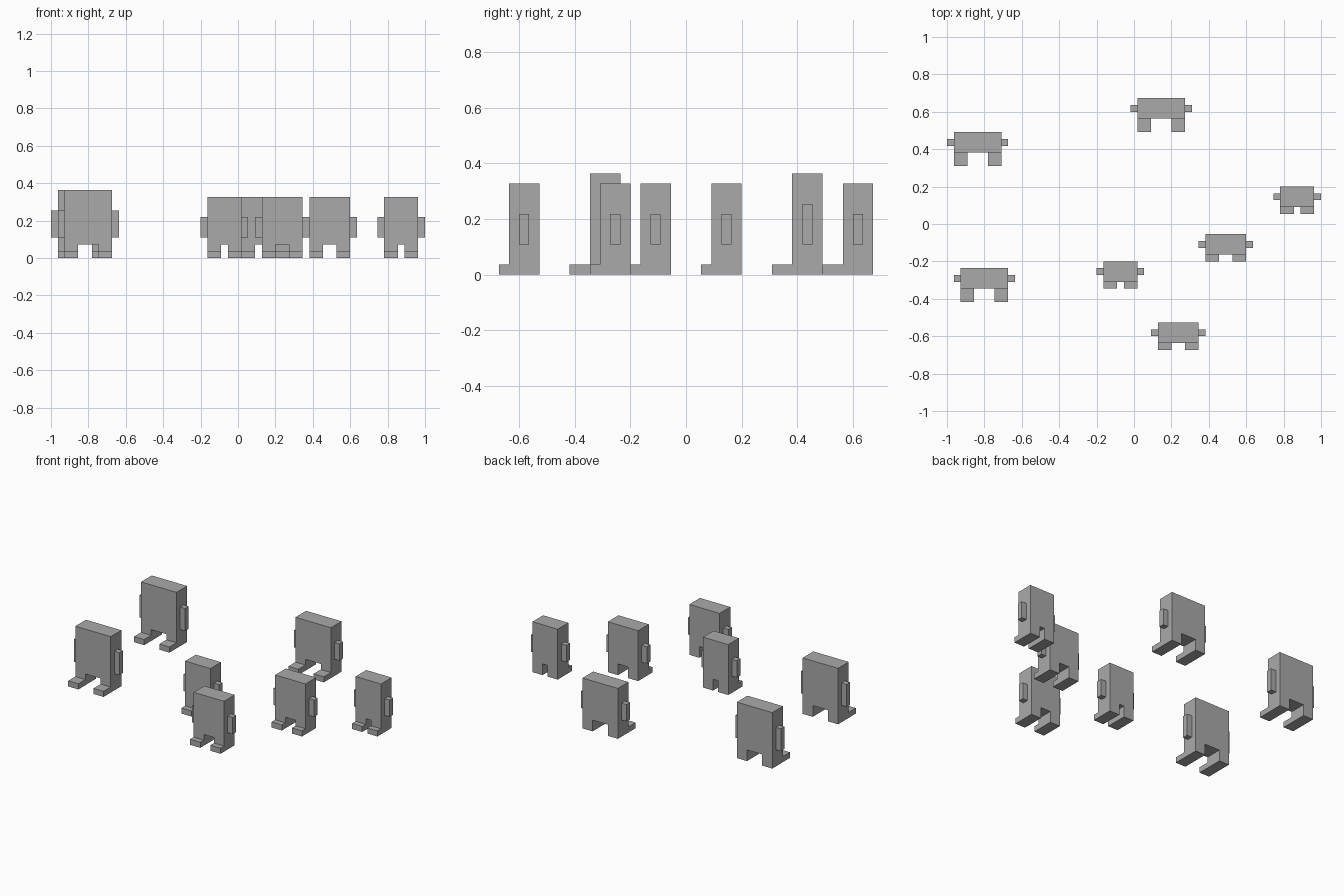
import bpy
import bmesh

cube = bpy.data.objects.get("Cube")
if cube:
    bpy.data.objects.remove(cube, do_unlink=True)

U = 2 / 55          # one block
ORIGIN_X = -1.0
ORIGIN_Y = -18.5 * U

grey = bpy.data.materials.new("plain_grey")
grey.use_nodes = True
GREY = (0.4, 0.4, 0.4, 1)
grey.diffuse_color = GREY
grey.node_tree.nodes["Principled BSDF"].inputs["Base Color"].default_value = GREY


def extrude_profile(name, outline, front, depth):
    """Extrude an x-z outline, given in blocks, towards the back."""
    bm = bmesh.new()
    verts = [bm.verts.new((ORIGIN_X + x * U, ORIGIN_Y + front * U, z * U)) for x, z in outline]
    face = bm.faces.new(verts)
    result = bmesh.ops.extrude_face_region(bm, geom=[face])
    moved = [v for v in result["geom"] if isinstance(v, bmesh.types.BMVert)]
    bmesh.ops.translate(bm, verts=moved, vec=(0, depth * U, 0))
    bmesh.ops.recalc_face_normals(bm, faces=bm.faces)
    mesh = bpy.data.meshes.new(name)
    bm.to_mesh(mesh)
    bm.free()
    mesh.materials.append(grey)
    bpy.context.collection.objects.link(bpy.data.objects.new(name, mesh))


def box(name, x, front, z, width, depth, height):
    outline = [(x, z), (x + width, z), (x + width, z + height), (x, z + height)]
    extrude_profile(name, outline, front, depth)


def figure(label, x, front, width, height, foot_length):
    right, left = x, x + width
    # Torso and legs: a block with a notch between the legs
    outline = [(right, 0), (right + 2, 0), (right + 2, 2), (left - 2, 2),
               (left - 2, 0), (left, 0), (left, height), (right, height)]
    extrude_profile(label + "_body", outline, front, 3)
    # Arms on the sides, feet in front of the legs
    arm_length = height - 6
    for side, arm_x, foot_x in (("right", right - 1, right), ("left", left, left - 2)):
        box(f"{label}_{side}_arm", arm_x, front + 1, 3, 1, 1, arm_length)
        box(f"{label}_{side}_foot", foot_x, front - foot_length, 0, 2, foot_length, 1)


# Body right edge, body front, width, height and foot length, in blocks
figure("tall_back_figure", 1, 29, 7, 10, 2)
figure("tall_front_figure", 2, 9, 7, 10, 2)
figure("wide_back_figure", 28, 34, 7, 9, 2)
figure("narrow_side_figure", 49, 21, 5, 9, 1)
figure("medium_side_figure", 38, 14, 6, 9, 1)
figure("narrow_middle_figure", 23, 10, 5, 9, 1)
figure("medium_front_figure", 31, 1, 6, 9, 1)
